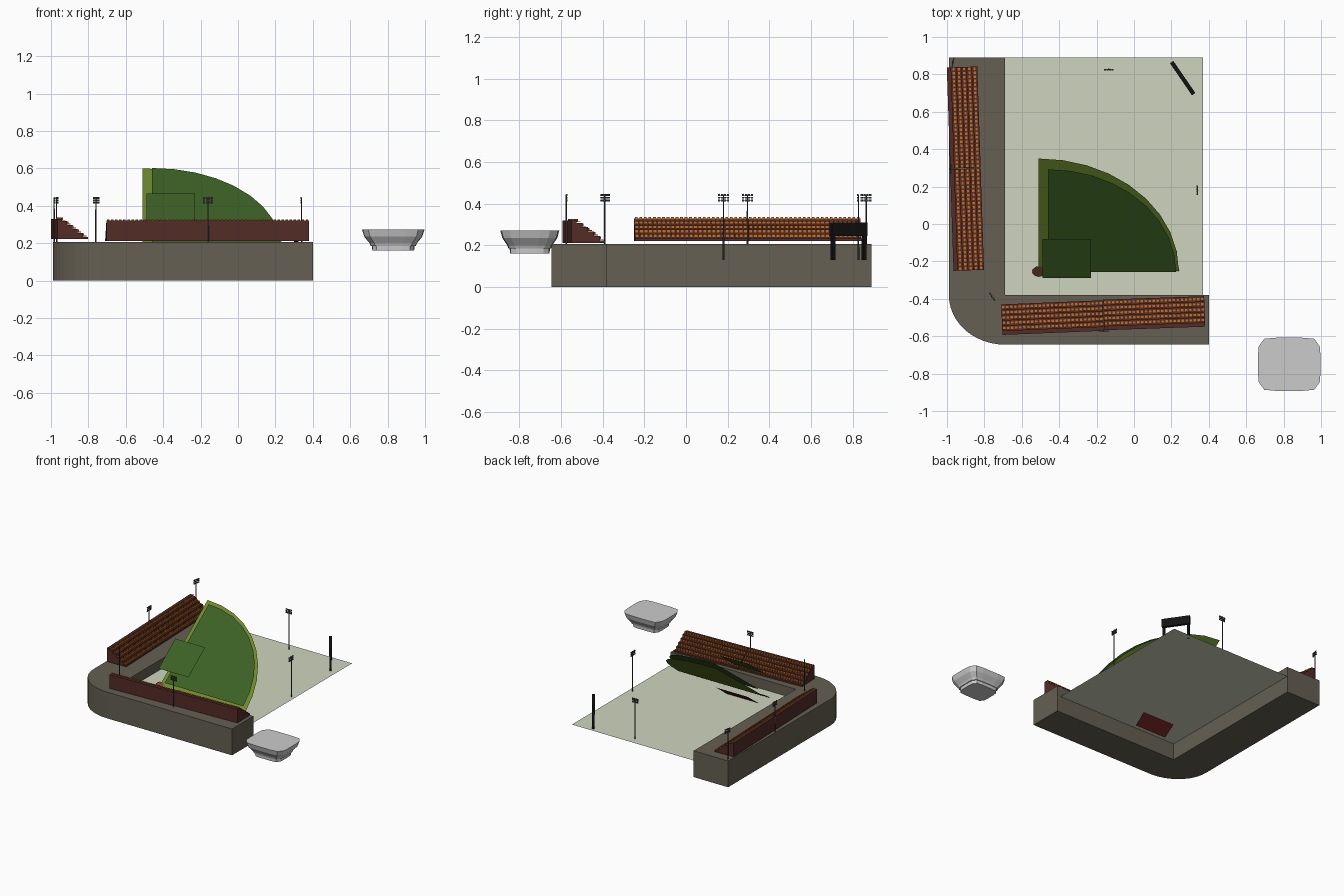
import bpy, bmesh
from math import sin, cos, pi, radians, atan2, hypot
from mathutils import Matrix, Vector

if "Cube" in bpy.data.objects:
    bpy.data.objects.remove(bpy.data.objects["Cube"])


def material(name, rgb):
    m = bpy.data.materials.new(name)
    m.diffuse_color = (*rgb, 1)
    m.use_nodes = True
    m.node_tree.nodes["Principled BSDF"].inputs["Base Color"].default_value = m.diffuse_color
    return m


CONCRETE = material("concrete", (0.13, 0.115, 0.085))
GROUND = material("pale_ground", (0.62, 0.66, 0.52))
LIME = material("light_grass", (0.15, 0.25, 0.025))
GRASS = material("dark_grass", (0.045, 0.12, 0.018))
DIRT = material("infield_dirt", (0.12, 0.012, 0.012))
CLAY = material("clay", (0.17, 0.06, 0.035))
MAROON = material("stand_brown", (0.085, 0.025, 0.02))
ORANGE = material("seat_orange", (0.6, 0.16, 0.015))
BLACK = material("black", (0.006, 0.006, 0.006))
STEEL = material("pole_steel", (0.06, 0.06, 0.065))


def finish(name, bm, mat=None, matrix=None):
    me = bpy.data.meshes.new(name)
    bm.to_mesh(me)
    bm.free()
    ob = bpy.data.objects.new(name, me)
    bpy.context.collection.objects.link(ob)
    if mat:
        me.materials.append(mat)
    if matrix:
        ob.matrix_world = matrix
    return ob


def box(bm, lo, hi):
    lo, hi = Vector(lo), Vector(hi)
    m = Matrix.Translation((lo + hi) / 2) @ Matrix.Diagonal((*(hi - lo), 1))
    bmesh.ops.create_cube(bm, size=1, matrix=m)


def flat(name, pts, mat, matrix=None):
    bm = bmesh.new()
    bm.faces.new([bm.verts.new(p) for p in pts])
    return finish(name, bm, mat, matrix)


def extrude(pts, vec):
    bm = bmesh.new()
    f = bm.faces.new([bm.verts.new(p) for p in pts])
    r = bmesh.ops.extrude_face_region(bm, geom=[f], use_keep_orig=True)
    bmesh.ops.translate(bm, vec=vec, verts=[v for v in r["geom"] if isinstance(v, bmesh.types.BMVert)])
    bmesh.ops.recalc_face_normals(bm, faces=bm.faces)
    return bm


# L-shaped concrete base with a rounded corner
corner = [(-0.69 - 0.30 * cos(t), -0.38 - 0.265 * sin(t), 0) for t in [i * pi / 24 for i in range(13)]]
outline = [(-0.69, 0.89, 0), (-0.99, 0.89, 0)] + corner + [(0.40, -0.645, 0), (0.40, -0.38, 0), (-0.69, -0.38, 0)]
finish("concourse_base", extrude(outline, (0, 0, 0.207)), CONCRETE)

# Ground sheet
flat("ground_sheet", [(-0.69, -0.38, 0.13), (0.37, -0.38, 0.13), (0.37, 0.89, 0.13), (-0.69, 0.89, 0.13)], GROUND)

# Tilted playing field layers, in the field's own plane (origin at the home corner)
TILT = Matrix.Translation((-0.51, -0.25, 0.15)) @ Matrix.Rotation(atan2(3, 4), 4, 'X')


def fan(name, x, y, r, d, mat, n=9):
    arc = [(x + r * cos(i * pi / 2 / n), y + r * sin(i * pi / 2 / n), d) for i in range(n + 1)]
    flat(name, [(x, y, d)] + arc, mat, TILT)


def square(name, x, y, s, d, mat):
    flat(name, [(x, y, d), (x + s, y, d), (x + s, y + s, d), (x, y + s, d)], mat, TILT)


fan("outfield_border", 0, 0, 0.75, 0, LIME)
fan("outfield_grass", 0.05, 0.02, 0.685, 0.036, GRASS)
square("infield_grass", 0.02, 0.065, 0.26, 0.15, GRASS)
square("infield_dirt", 0.0, -0.06, 0.275, -0.064, DIRT)
bm = bmesh.new()
bmesh.ops.create_circle(bm, cap_ends=True, segments=16, radius=0.034, matrix=Matrix.Translation((0, 0, 0.006)))
finish("home_circle", bm, CLAY, TILT)


# Seating sections: local x runs along the rows, local -y runs to the back
def stand(name, start, end, z):
    dx, dy = end[0] - start[0], end[1] - start[1]
    length = hypot(dx, dy)
    m = Matrix.Translation((*start, z)) @ Matrix.Rotation(atan2(dy, dx), 4, 'Z')
    prof = [(0, 0, 0)]
    for i in range(5):
        h = 0.012 + 0.021 * i
        prof += [(0, -0.028 * i, h), (0, -0.028 * (i + 1), h)]
    prof += [(0, -0.14, 0.108), (0, -0.163, 0.108), (0, -0.163, 0)]
    finish(name + "_steps", extrude(prof, (length, 0, 0)), MAROON, m)
    bm = bmesh.new()
    n = 25
    pitch = length / n
    for i in range(5):
        y, h = -0.028 * i, 0.012 + 0.021 * i
        for k in range(n):
            x = (k + 0.5) * pitch
            box(bm, (x - 0.0065, y - 0.022, h + 0.003), (x + 0.0065, y - 0.009, h + 0.007))
            box(bm, (x - 0.0065, y - 0.024, h + 0.003), (x + 0.0065, y - 0.021, h + 0.018))
    finish(name + "_seats", bm, ORANGE, m)


stand("front_stand_left", (-0.71, -0.43), (-0.168, -0.408), 0.212)
stand("front_stand_right", (-0.165, -0.405), (0.375, -0.386), 0.212)
stand("side_stand_back", (-0.838, 0.842), (-0.820, 0.302), 0.222)
stand("side_stand_front", (-0.820, 0.298), (-0.802, -0.245), 0.222)


# Light poles with a lamp grid; local +y is the way the lamps face
def light_pole(name, x, y, z, angle):
    m = Matrix.Translation((x, y, 0)) @ Matrix.Rotation(radians(angle), 4, 'Z')
    bm = bmesh.new()
    bmesh.ops.create_cone(bm, cap_ends=True, segments=8, radius1=0.004, radius2=0.003, depth=0.445 - z,
                          matrix=Matrix.Translation((0, 0, (z + 0.445) / 2)))
    for r in range(3):
        h = 0.415 + 0.013 * r
        box(bm, (-0.026, -0.001, h - 0.001), (0.026, 0.002, h + 0.001))
        for c in range(4):
            u = -0.021 + 0.014 * c
            box(bm, (u - 0.005, 0.001, h - 0.004), (u + 0.005, 0.006, h + 0.005))
    finish(name, bm, STEEL, m)


for i, p in enumerate([(-0.76, -0.39, 0.2, -55), (-0.16, -0.575, 0.2, 0), (-0.983, 0.295, 0.2, -90),
                       (-0.97, 0.865, 0.2, -100), (0.34, 0.18, 0.13, 90), (-0.135, 0.828, 0.13, 180)]):
    light_pole(f"light_pole_{i + 1}", *p)

# Scoreboard on two legs
m = Matrix.Translation((0.26, 0.78, 0)) @ Matrix.Rotation(atan2(-0.16, 0.11), 4, 'Z')
bm = bmesh.new()
box(bm, (-0.104, -0.011, 0.245), (0.104, 0.011, 0.31))
for s in (-1, 1):
    box(bm, (s * 0.091 - 0.009, -0.008, 0.13), (s * 0.091 + 0.009, 0.008, 0.25))
finish("scoreboard", bm, BLACK, m)

# Detached faceted bowl: stacked rings of a bulged, chamfered rectangle
quarter = [(1, 0.35), (0.975, 0.68), (0.80, 0.96), (0.42, 1)]
ring = (quarter + [(-x, y) for x, y in reversed(quarter)]
        + [(-x, -y) for x, y in quarter] + [(x, -y) for x, y in reversed(quarter)])
bm = bmesh.new()
rows = []
for z, k in [(0.16, 0.67), (0.185, 0.68), (0.185, 0.72), (0.20, 0.76), (0.235, 0.93), (0.272, 1.0)]:
    rows.append([bm.verts.new((0.83 + 0.167 * k * x, -0.75 + 0.142 * k * y, z)) for x, y in ring])
for a, b in zip(rows, rows[1:]):
    for i in range(len(ring)):
        j = (i + 1) % len(ring)
        bm.faces.new((a[i], a[j], b[j], b[i]))
bm.faces.new(rows[0][::-1])
bm.faces.new(rows[-1])
finish("bowl", bm)
